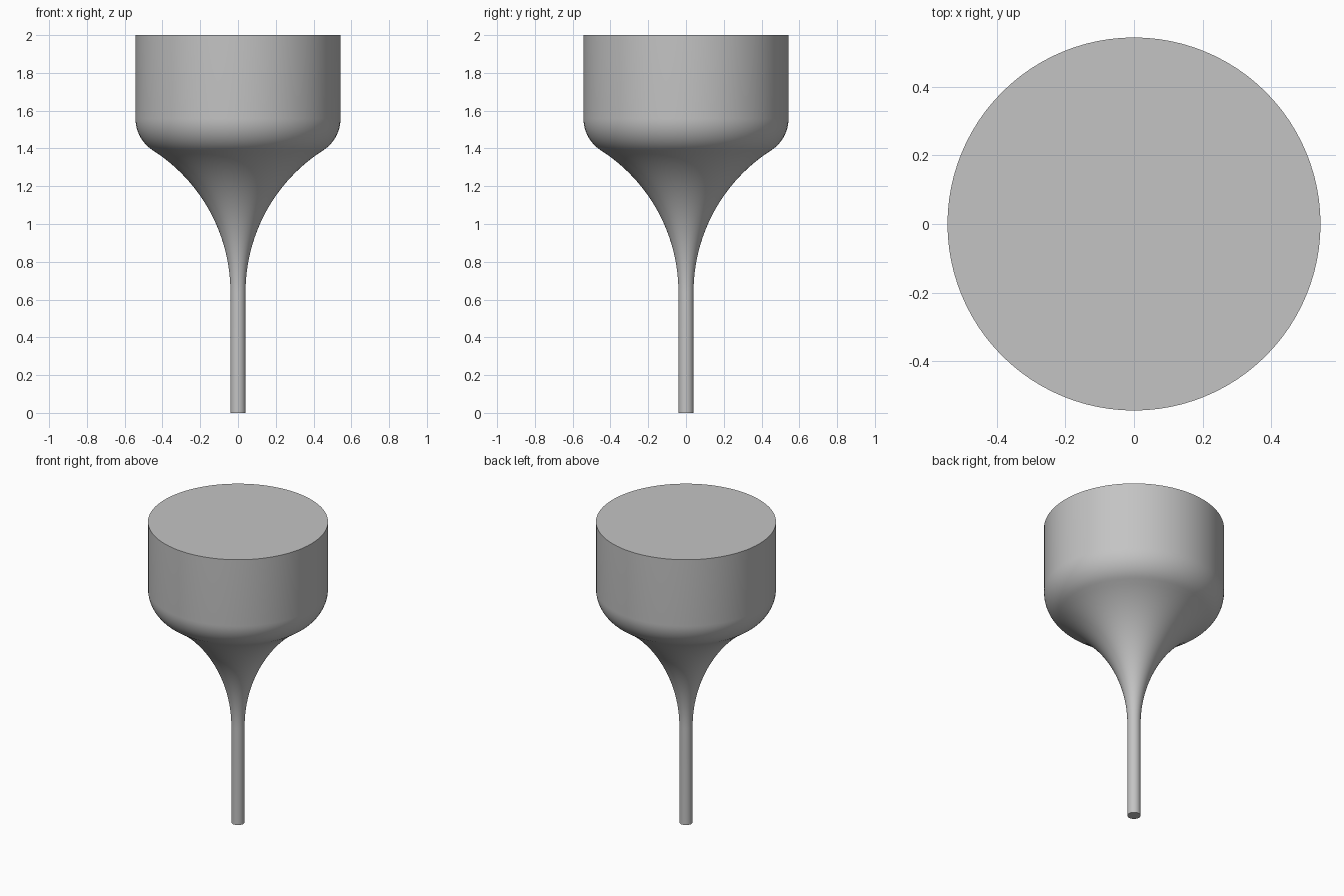
import bpy, bmesh
from math import sin, cos, asin, pi, radians

cube = bpy.data.objects.get("Cube")
if cube:
    bpy.data.objects.remove(cube, do_unlink=True)

STEM_R, BODY_R, HEIGHT = 0.04, 0.543, 2.0
FLARE_Z, FLARE_R = 0.64, 0.89      # concave flare, tangent to the stem
SHOULDER_R = 0.2                   # convex shoulder, tangent to flare and body
SEGMENTS = 96

grey = bpy.data.materials.new("plain grey")
grey.use_nodes = True
colour = (0.55, 0.55, 0.55, 1)
grey.diffuse_color = colour
grey.node_tree.nodes["Principled BSDF"].inputs["Base Color"].default_value = colour

# Flare centre and the angle where it meets the shoulder
flare_x = STEM_R + FLARE_R
shoulder_x = BODY_R - SHOULDER_R
reach = FLARE_R + SHOULDER_R
sweep = pi / 2 - asin((flare_x - shoulder_x) / reach)
shoulder_z = FLARE_Z + reach * sin(sweep)

# Half profile from the bottom centre to the top centre
profile = [(0, 0), (STEM_R, 0)]
for i in range(25):
    a = sweep * i / 24
    profile.append((flare_x - FLARE_R * cos(a), FLARE_Z + FLARE_R * sin(a)))
for i in range(1, 13):
    a = sweep * (1 - i / 12)
    profile.append((shoulder_x + SHOULDER_R * cos(a), shoulder_z - SHOULDER_R * sin(a)))
profile += [(BODY_R, HEIGHT), (0, HEIGHT)]

# Spin the profile into a closed solid
bm = bmesh.new()
verts = [bm.verts.new((r, 0, z)) for r, z in profile]
edges = [bm.edges.new(pair) for pair in zip(verts, verts[1:])]
bmesh.ops.spin(bm, geom=verts + edges, cent=(0, 0, 0), axis=(0, 0, 1),
               angle=2 * pi, steps=SEGMENTS, use_duplicate=False)
bmesh.ops.remove_doubles(bm, verts=bm.verts, dist=0.0005)
bmesh.ops.recalc_face_normals(bm, faces=bm.faces)
mesh = bpy.data.meshes.new("flared_stem_body")
bm.to_mesh(mesh)
bm.free()
mesh.materials.append(grey)

body = bpy.data.objects.new("flared_stem_body", mesh)
bpy.context.collection.objects.link(body)
bpy.ops.object.select_all(action="DESELECT")
body.select_set(True)
bpy.context.view_layer.objects.active = body
bpy.ops.object.shade_smooth_by_angle(angle=radians(30))
